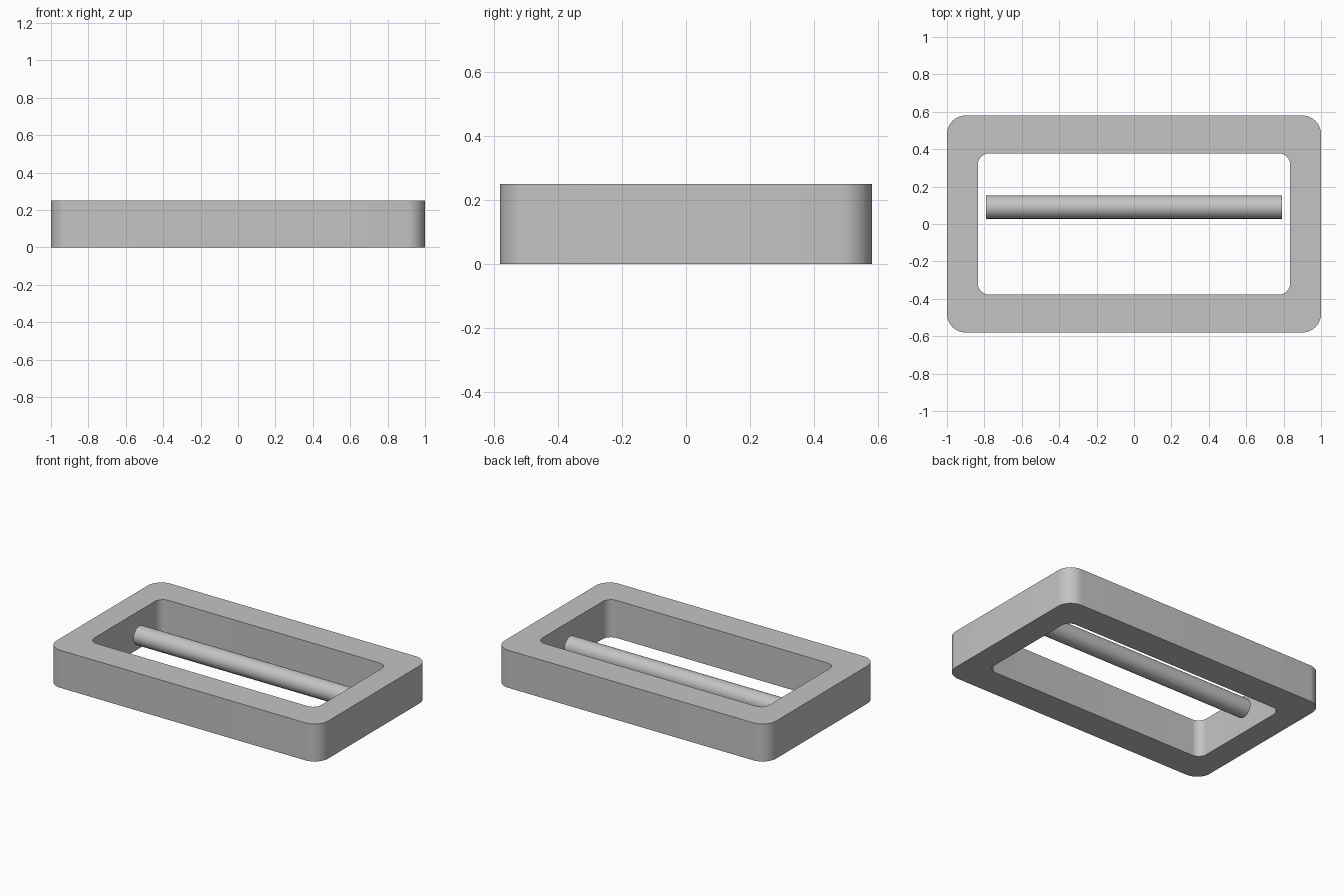
import bpy, bmesh
from math import sin, cos, pi, radians

cube = bpy.data.objects.get("Cube")
if cube:
    bpy.data.objects.remove(cube, do_unlink=True)

HEIGHT = 0.25
CORNER_STEPS = 12

# Single grey material
grey = bpy.data.materials.new("plain_grey")
grey.use_nodes = True
colour = (0.55, 0.55, 0.55, 1)
grey.diffuse_color = colour
grey.node_tree.nodes["Principled BSDF"].inputs["Base Color"].default_value = colour


def rounded_rectangle(half_x, half_y, radius):
    """Counter-clockwise outline with four rounded corners."""
    points = []
    for corner, (sx, sy) in enumerate([(1, 1), (-1, 1), (-1, -1), (1, -1)]):
        for i in range(CORNER_STEPS + 1):
            a = (corner + i / CORNER_STEPS) * pi / 2
            points.append((sx * (half_x - radius) + radius * cos(a),
                           sy * (half_y - radius) + radius * sin(a)))
    return points


def finish(obj):
    obj.data.materials.append(grey)
    bpy.ops.object.select_all(action="DESELECT")
    obj.select_set(True)
    bpy.context.view_layer.objects.active = obj
    bpy.ops.object.shade_smooth_by_angle(angle=radians(30))


# Rectangular frame: four outlines joined in a closed ring
outer = rounded_rectangle(1.0, 0.58, 0.10)
inner = rounded_rectangle(0.835, 0.377, 0.06)
bm = bmesh.new()
rings = [[bm.verts.new((x, y, z)) for x, y in outline]
         for outline, z in [(outer, 0), (outer, HEIGHT), (inner, HEIGHT), (inner, 0)]]
count = len(outer)
for r in range(4):
    a, b = rings[r], rings[(r + 1) % 4]
    for i in range(count):
        j = (i + 1) % count
        bm.faces.new((a[i], a[j], b[j], b[i]))
bmesh.ops.recalc_face_normals(bm, faces=bm.faces)
mesh = bpy.data.meshes.new("frame")
bm.to_mesh(mesh)
bm.free()
frame = bpy.data.objects.new("frame", mesh)
bpy.context.collection.objects.link(frame)
finish(frame)

# Round bar floating inside the opening
bpy.ops.mesh.primitive_cylinder_add(vertices=48, radius=0.062, depth=1.58,
                                    location=(0, 0.09, HEIGHT / 2),
                                    rotation=(0, pi / 2, 0))
bar = bpy.context.object
bar.name = "cross_bar"
finish(bar)
